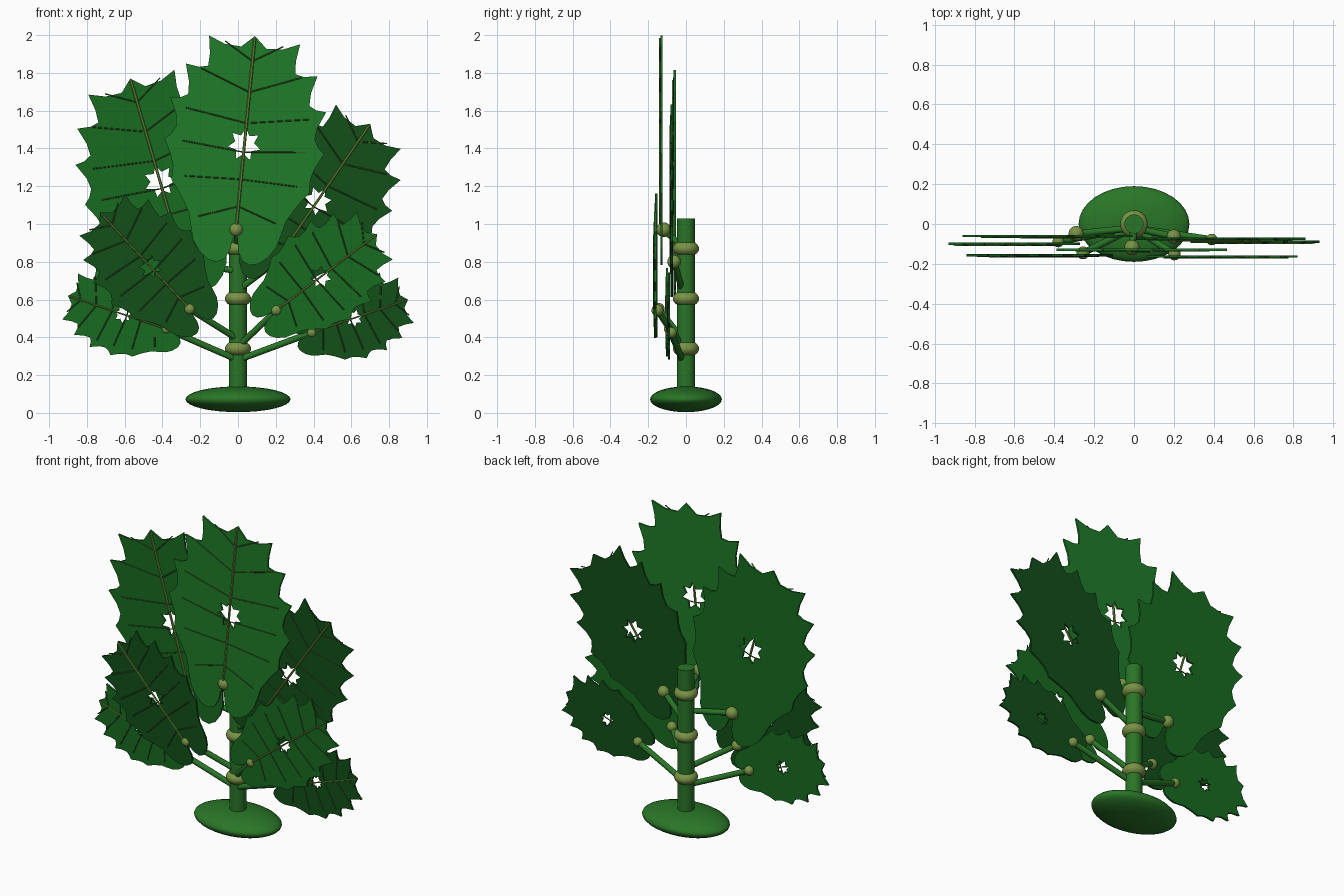
import bpy, math
from mathutils import Vector, Matrix

if "Cube" in bpy.data.objects:
    bpy.data.objects.remove(bpy.data.objects["Cube"])


def mat(name, rgb):
    m = bpy.data.materials.new(name)
    m.diffuse_color = (*rgb, 1)
    m.use_nodes = True
    m.node_tree.nodes["Principled BSDF"].inputs["Base Color"].default_value = m.diffuse_color
    return m


BRIGHT = mat("leaf_bright", (.014, .20, .022))
MID = mat("leaf_mid", (.009, .145, .015))
DARK = mat("leaf_dark", (.006, .08, .010))
STEM = mat("stem_green", (.022, .18, .02))
NODE = mat("node_olive", (.19, .29, .06))
RIB = mat("midrib", (.16, .29, .045))
VEIN = mat("side_vein", (.03, .10, .015))


def finish(ob, name, material, smooth=True):
    ob.name = name
    ob.data.materials.clear()
    ob.data.materials.append(material)
    if smooth:
        bpy.ops.object.shade_smooth_by_angle(angle=math.radians(40))
    else:
        bpy.ops.object.shade_flat()
    return ob


def ball(name, loc, size, material):
    bpy.ops.mesh.primitive_uv_sphere_add(segments=32, ring_count=16, location=loc)
    ob = bpy.context.object
    ob.scale = size
    return finish(ob, name, material)


def rod(name, a, b, r, material):
    a, b = Vector(a), Vector(b)
    bpy.ops.mesh.primitive_cylinder_add(vertices=24, radius=r, depth=(b - a).length, location=(a + b) / 2)
    ob = bpy.context.object
    ob.rotation_euler = (b - a).to_track_quat('Z', 'Y').to_euler()
    return finish(ob, name, material)


def curve_mesh(name, lines, matrix, material, closed=False, extrude=0, bevel=0):
    cu = bpy.data.curves.new(name, 'CURVE')
    cu.dimensions = '2D' if closed else '3D'
    cu.fill_mode = 'BOTH' if closed else 'FULL'
    cu.extrude, cu.bevel_depth, cu.bevel_resolution = extrude, bevel, 1
    cu.use_fill_caps = not closed
    for pts in lines:
        s = cu.splines.new('POLY')
        s.points.add(len(pts) - 1)
        for p, q in zip(s.points, pts):
            p.co = (q[0], q[1], q[2] if len(q) > 2 else 0, 1)
        s.use_cyclic_u = closed
    ob = bpy.data.objects.new(name, cu)
    bpy.context.collection.objects.link(ob)
    ob.matrix_world = matrix
    bpy.ops.object.select_all(action='DESELECT')
    ob.select_set(True)
    bpy.context.view_layer.objects.active = ob
    bpy.ops.object.convert(target='MESH')
    return finish(bpy.context.object, name, material, not closed)


# Half outline of a unit leaf, from the tip round to the notch at the base
HALF = [(.065, .94), (.15, .945), (.235, .98), (.222, .89), (.225, .825), (.27, .815), (.34, .825),
        (.315, .735), (.313, .67), (.35, .65), (.402, .645), (.365, .56), (.358, .50), (.38, .46),
        (.412, .43), (.372, .35), (.355, .295), (.357, .225), (.315, .17), (.285, .125), (.25, .063),
        (.235, 0), (.215, -.07), (.18, -.125), (.13, -.165), (.085, -.175), (.045, -.155),
        (.022, -.11), (.012, -.05)]
OUTLINE = [(0, 1)] + HALF + [(0, -.02)] + [(-x, y) for x, y in reversed(HALF)]
# Jagged opening in the middle of the blade
HOLE = [((.085, .05)[i % 2] * math.sin(i * math.pi / 7), .44 + (.085, .05)[i % 2] * math.cos(i * math.pi / 7))
        for i in range(14)]
# Side veins: start height, end x, end height
VEINS = [(.87, .15, .96), (.71, .26, .81), (.55, .32, .60), (.40, .32, .43), (.26, .29, .25), (.12, .2, .05)]


def leaf(name, base, tip, y, root_z, material):
    bx, bz = base
    d = Vector((tip[0] - bx, 0, tip[1] - bz))
    n = d.length
    d.normalize()
    r = Vector((d.z, 0, -d.x))
    m = Matrix((r, d, (0, -1, 0))).transposed().to_4x4()
    m.translation = (bx, y, bz)
    scaled = [[(u * n, v * n) for u, v in ring] for ring in (OUTLINE, HOLE)]
    curve_mesh(name + "_leaf", scaled, m, material, closed=True, extrude=.006)
    curve_mesh(name + "_midrib", [[(0, 0, .007), (0, .99 * n, .007)]], m, RIB, bevel=.0075 * n)
    veins = [[(0, a * n, .006), (s * u * n, v * n, .006)] for a, u, v in VEINS for s in (-1, 1)]
    curve_mesh(name + "_side_veins", veins, m, VEIN, bevel=.0035)
    # Leaf stalk and its joint
    k = .018 + .02 * n
    joint = (bx, y + .012, bz)
    rod(name + "_stalk", (0, -.02, root_z), joint, .017, STEM)
    ball(name + "_joint", joint, (k, k, k), NODE)


# Base and stem
ball("base", (0, 0, .072), (.278, .19, .068), STEM)
rod("stem", (0, 0, .07), (0, 0, 1.03), .048, STEM)
for i, z in enumerate((.34, .605, .87)):
    ball(f"stem_node_{i + 1}", (0, 0, z), (.069, .069, .045), NODE)

# Leaves
leaf("top", (-.01, .97), (.09, 1.995), -.13, .88, BRIGHT)
leaf("upper_left", (-.29, .80), (-.57, 1.77), -.06, .75, MID)
leaf("upper_right", (.20, .80), (.70, 1.53), -.075, .65, DARK)
leaf("middle_left", (-.256, .55), (-.73, 1.06), -.157, .39, DARK)
leaf("middle_right", (.203, .543), (.736, .946), -.163, .35, MID)
leaf("lower_left", (-.38, .445), (-.90, .62), -.10, .28, MID)
leaf("lower_right", (.39, .425), (.90, .60), -.09, .28, DARK)
